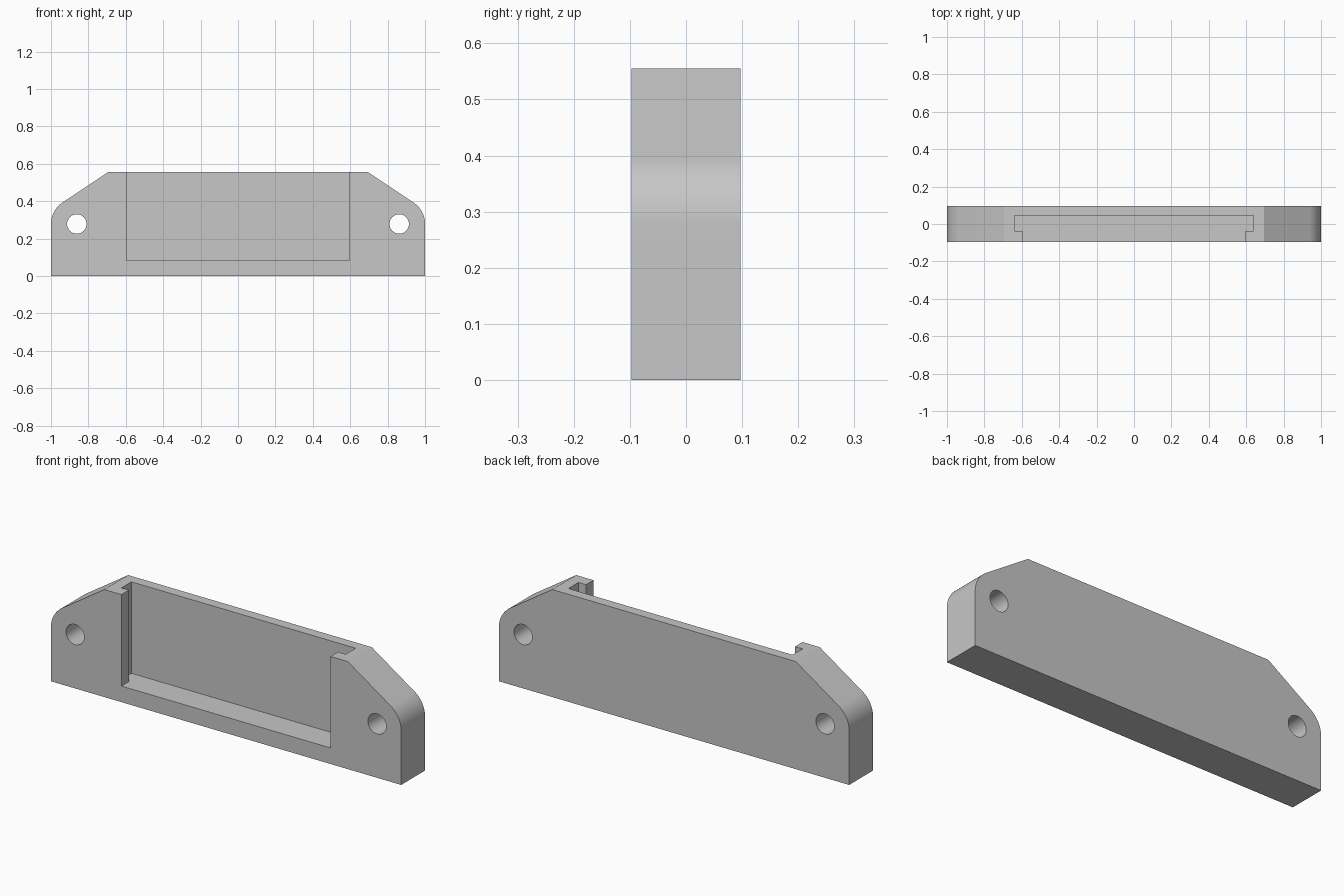
import bpy, bmesh, math

if "Cube" in bpy.data.objects:
    bpy.data.objects.remove(bpy.data.objects["Cube"])

W, H, T = 1.0, 0.555, 0.0975           # half width, height, half thickness
HX, HZ, HR, CR = 0.862, 0.278, 0.052, 0.138   # hole centre, hole radius, corner radius
SHOULDER = 0.695                       # half width of the flat top

grey = bpy.data.materials.new("light grey")
grey.diffuse_color = (0.57, 0.57, 0.57, 1)
grey.use_nodes = True
grey.node_tree.nodes["Principled BSDF"].inputs["Base Color"].default_value = grey.diffuse_color


def prism(name, profile, y0, y1):
    """Extrude an x-z outline from y0 to y1."""
    bm = bmesh.new()
    face = bm.faces.new([bm.verts.new((x, y0, z)) for x, z in profile])
    out = bmesh.ops.extrude_face_region(bm, geom=[face])
    moved = [g for g in out["geom"] if isinstance(g, bmesh.types.BMVert)]
    bmesh.ops.translate(bm, verts=moved, vec=(0, y1 - y0, 0))
    bmesh.ops.recalc_face_normals(bm, faces=bm.faces)
    mesh = bpy.data.meshes.new(name)
    bm.to_mesh(mesh)
    bm.free()
    mesh.materials.append(grey)
    obj = bpy.data.objects.new(name, mesh)
    bpy.context.collection.objects.link(obj)
    return obj


def rect(half, z0, z1):
    return [(-half, z0), (half, z0), (half, z1), (-half, z1)]


def arc(cx, cz, r, a0, a1, n):
    return [(cx + r * math.cos(a0 + (a1 - a0) * i / n),
             cz + r * math.sin(a0 + (a1 - a0) * i / n)) for i in range(n + 1)]


# Outline: rounded shoulders around the holes, tangent to the sloping sides
dx, dz = HX - SHOULDER, HZ - H
slope = math.atan2(dz, dx) + math.asin(CR / math.hypot(dx, dz))
right = [(W, 0)] + arc(HX, HZ, CR, 0, slope + math.pi / 2, 16) + [(SHOULDER, H)]
outline = right + [(-x, z) for x, z in reversed(right)]
body = prism("bracket_body", outline, -T, T)

# Wide slot, narrower front opening and the two screw holes
cutters = [prism("slot_cutter", rect(0.64, 0.083, 0.7), -0.037, 0.045),
           prism("opening_cutter", rect(0.597, 0.083, 0.7), -0.2, 0.0)]
for side in (-1, 1):
    circle = arc(side * HX, HZ, HR, 0, 2 * math.pi, 48)[:-1]
    cutters.append(prism("hole_cutter", circle, -0.2, 0.2))

bpy.context.view_layer.objects.active = body
body.select_set(True)
for cutter in cutters:
    cutter.hide_render = True
    mod = body.modifiers.new("cut", 'BOOLEAN')
    mod.operation, mod.solver, mod.object = 'DIFFERENCE', 'EXACT', cutter
    bpy.ops.object.modifier_apply(modifier=mod.name)
    bpy.data.objects.remove(cutter)

bpy.ops.object.shade_smooth_by_angle(angle=math.radians(20))
